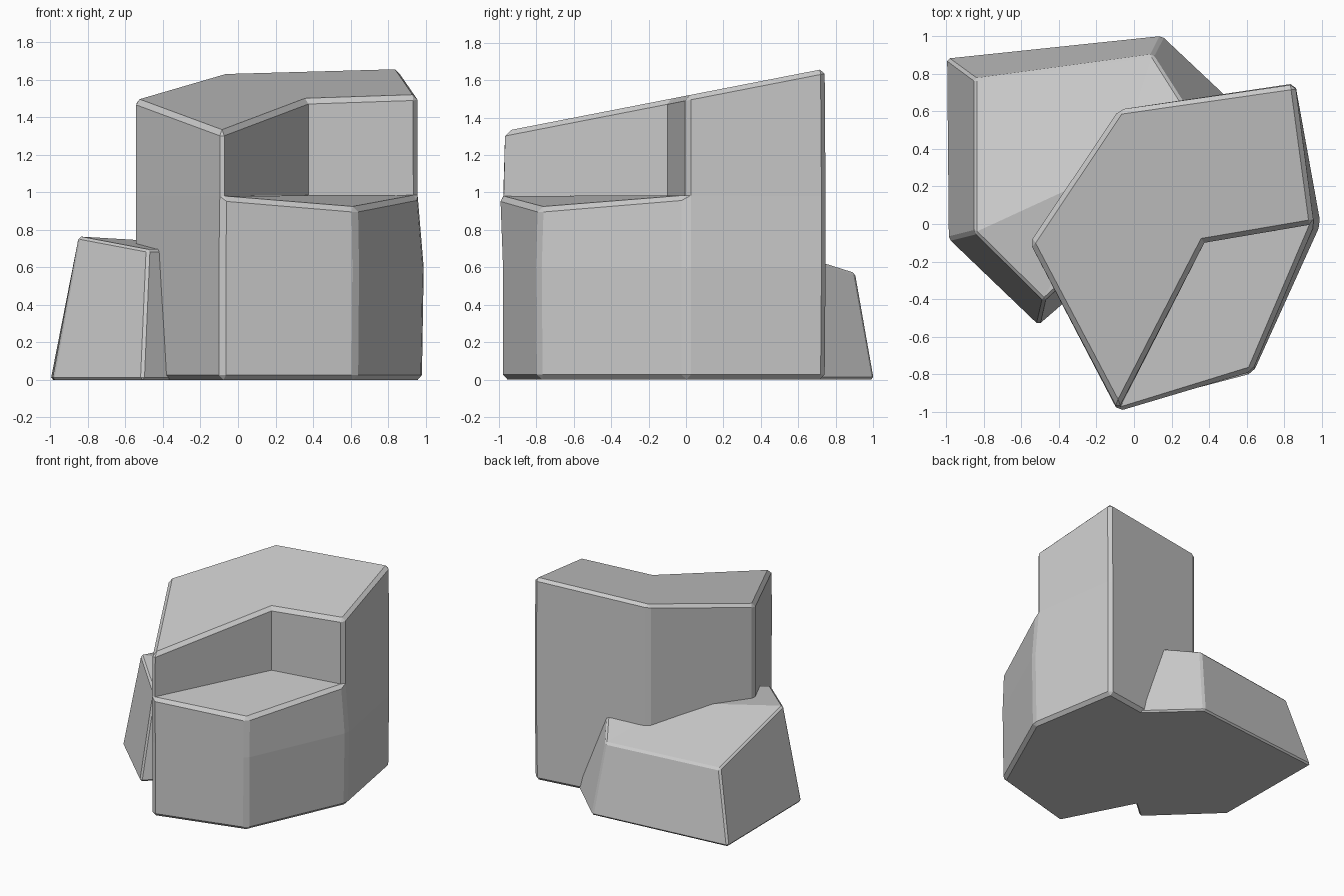
import bpy, bmesh, math

if "Cube" in bpy.data.objects:
    bpy.data.objects.remove(bpy.data.objects["Cube"])


def make_rock(name, verts, faces, width):
    """Flat-faced block whose convex edges get a single chamfer."""
    bm = bmesh.new()
    vs = [bm.verts.new(v) for v in verts]
    for f in faces:
        bm.faces.new([vs[i] for i in f])
    bmesh.ops.recalc_face_normals(bm, faces=bm.faces)
    sharp = [e for e in bm.edges
             if len(e.link_faces) == 2 and e.calc_face_angle_signed() > math.radians(25)]
    bmesh.ops.bevel(bm, geom=sharp, offset=width, offset_type='OFFSET',
                    segments=1, profile=0.5, affect='EDGES', clamp_overlap=True)
    bmesh.ops.recalc_face_normals(bm, faces=bm.faces)
    mesh = bpy.data.meshes.new(name)
    bm.to_mesh(mesh)
    bm.free()
    obj = bpy.data.objects.new(name, mesh)
    bpy.context.collection.objects.link(obj)
    return obj


def walls(a, b, n):
    """Quads joining ring starting at index a to ring starting at b."""
    return [(a + i, a + (i + 1) % n, b + (i + 1) % n, b + i) for i in range(n)]


# Stepped tall rock: three hexagon rings, then the notched upper part
base = [(-.55, -.1), (-.09, -.985), (.63, -.79), (.985, 0), (.855, .745), (-.08, .61)]
mid = [(-.555, -.1), (-.09, -.985), (.635, -.795), (.995, 0), (.86, .75), (-.08, .61)]
step = [(-.555, -.1), (-.085, -1.0), (.63, -.785), (.962, 0), (.86, .75), (-.08, .61)]
step_z = [.98, .98, .92, .985, .98, .98]
inner = (.375, -.1)
upper = [(-.555, -.1), (-.085, -.99), inner, (.96, 0), (.86, .745), (-.08, .61)]

verts = [(x, y, 0) for x, y in base] + [(x, y, .6) for x, y in mid]
verts += [(x, y, z) for (x, y), z in zip(step, step_z)]
verts += [(x, y, 1.517 + .195 * y) for x, y in upper]
verts.append((*inner, .985))
IN = 24
faces = [tuple(range(5, -1, -1))] + walls(0, 6, 6) + walls(6, 12, 6)
ring = [12, 13, IN, 15, 16, 17]
faces += [(ring[i], ring[(i + 1) % 6], 18 + (i + 1) % 6, 18 + i) for i in range(6)]
faces += [(13, 14, 15, IN), tuple(range(18, 24))]
make_rock("tall_stepped_rock", verts, faces, .026)

# Small tapered rock tucked behind on the left
foot = [(-1.0, .885), (-.99, -.08), (-.51, -.54), (-.3, -.36), (.55, .63), (.15, 1.005)]
crown = [(-.85, .775, .56), (-.85, -.045, .765), (-.48, -.41, .695),
         (-.36, -.3, .70), (.28, .62, .66), (.1, .905, .57)]
verts = [(x, y, 0) for x, y in foot] + crown + [(-.1, .3, .72)]
faces = [tuple(range(5, -1, -1))] + walls(0, 6, 6)
faces += [(6 + i, 6 + (i + 1) % 6, 12) for i in range(6)]
make_rock("small_side_rock", verts, faces, .014)
